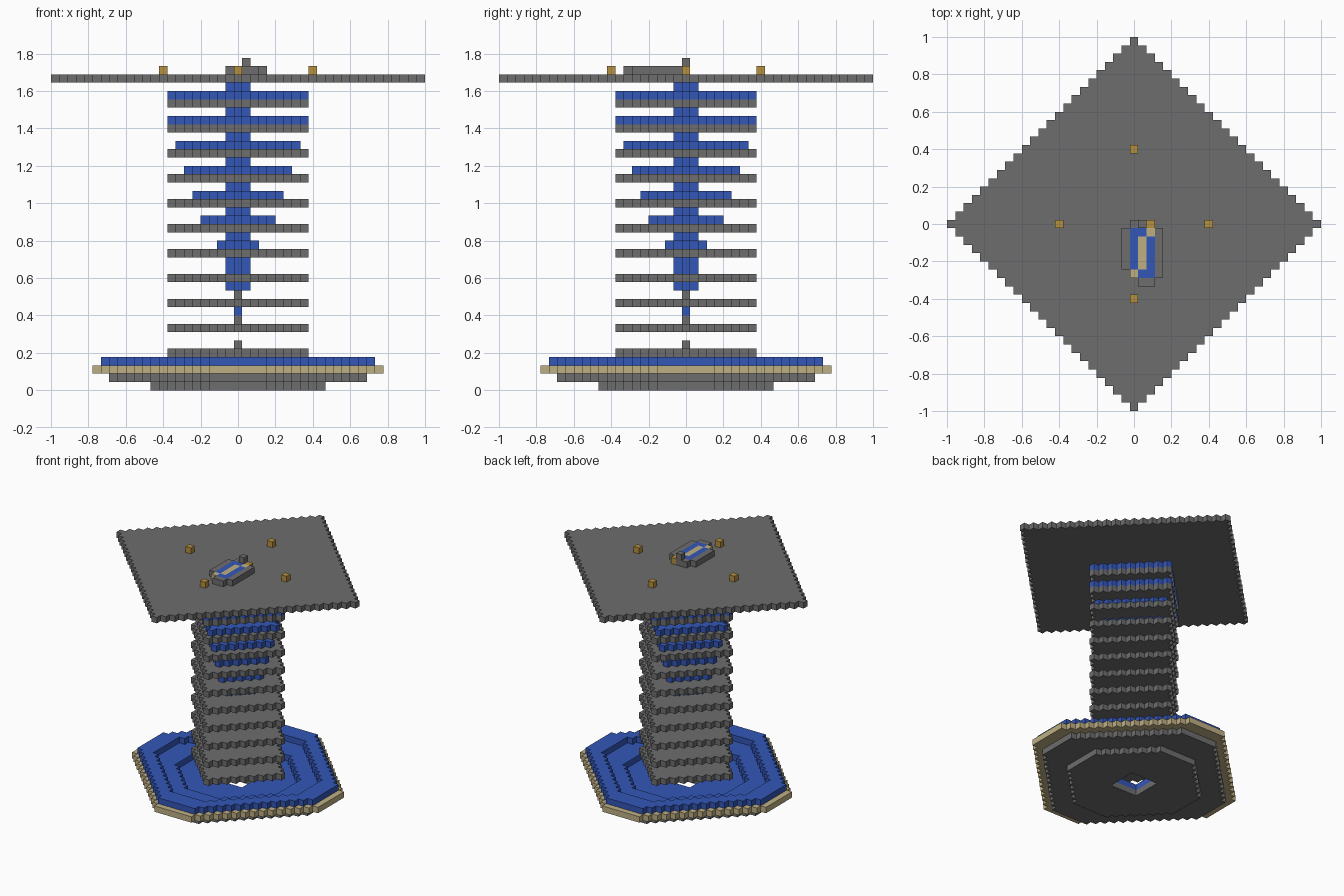
import bpy
import bmesh

if "Cube" in bpy.data.objects:
    bpy.data.objects.remove(bpy.data.objects["Cube"], do_unlink=True)

V = 2 / 45  # block size


def material(name, rgb):
    m = bpy.data.materials.new(name)
    m.use_nodes = True
    m.diffuse_color = (*rgb, 1)
    m.node_tree.nodes["Principled BSDF"].inputs["Base Color"].default_value = (*rgb, 1)
    return m


GREY, BLUE, TAN, GOLD = range(4)
MATS = [material("stone grey", (0.155, 0.155, 0.155)),
        material("deep blue", (0.034, 0.095, 0.48)),
        material("sand", (0.52, 0.43, 0.23)),
        material("gold", (0.46, 0.28, 0.05))]

# The six directions, each with two side axes so that faces point outward
SIDES = [(a, s) for a in range(3) for s in (-1, 1)]


def blocks(name, cells):
    """Mesh of the outer faces of a dict {(i, j, k): colour}."""
    bm = bmesh.new()
    for cell, colour in cells.items():
        for axis, sign in SIDES:
            near = list(cell)
            near[axis] += sign
            if tuple(near) in cells:
                continue
            u, w = (axis + 1) % 3, (axis + 2) % 3
            corners = []
            for a, b in ((-1, -1), (1, -1), (1, 1), (-1, 1))[::sign]:
                p = [cell[0], cell[1], cell[2] + 0.5]
                p[axis] += sign / 2
                p[u] += a / 2
                p[w] += b / 2
                corners.append(bm.verts.new([c * V for c in p]))
            bm.faces.new(corners).material_index = colour
    bmesh.ops.remove_doubles(bm, verts=bm.verts, dist=V / 100)
    mesh = bpy.data.meshes.new(name)
    bm.to_mesh(mesh)
    bm.free()
    for m in MATS:
        mesh.materials.append(m)
    obj = bpy.data.objects.new(name, mesh)
    bpy.context.collection.objects.link(obj)
    return obj


def square(r):
    return {(i, j) for i in range(-r, r + 1) for j in range(-r, r + 1)}


def diamond(r):
    return {(i, j) for i, j in square(r) if abs(i) + abs(j) <= r}


def octagon(r):
    return {(i, j) for i, j in square(r) if abs(i) + abs(j) <= r + 3}


def layer(shape, k, colour):
    return {(i, j, k): colour for i, j in shape}


# Stepped bowl base with a square drain
drain = square(2)
bowl = layer(octagon(10) - drain, 0, GREY)
bowl.update(layer(octagon(15), 1, GREY))
bowl.update(layer(octagon(10), 1, BLUE))
for cell in layer(drain, 1, BLUE):
    del bowl[cell]
bowl.update(layer(octagon(17) - octagon(9), 2, TAN))
bowl.update(layer(octagon(15) - octagon(9), 2, BLUE))
bowl.update(layer(octagon(16) - octagon(13), 3, BLUE))
blocks("bowl_base", bowl)

# Tower floors, one every three blocks
for n, k in enumerate(range(4, 35, 3)):
    blocks(f"tower_floor_{n + 1}", layer(diamond(8), k, GREY))

# Central spire: thin at the foot, thicker above
spire = {}
for k in (5, 8, 11):
    spire[0, 0, k] = GREY
spire[0, 0, 9] = BLUE
for k in range(12, 37):
    if k % 3 != 1:
        spire.update(layer(diamond(1), k, BLUE))
blocks("spire", spire)

# Blue tiers widening upward on the floors
for n, r in enumerate((2, 4, 5, 6, 7, 8, 8)):
    blocks(f"blue_tier_{n + 1}", layer(diamond(r), 17 + 3 * n, BLUE))

# Top platform
blocks("platform", layer(diamond(22), 37, GREY))

# Four gold markers
for name, i, j in (("right", -9, 0), ("left", 9, 0), ("front", 0, -9), ("back", 0, 9)):
    blocks(f"marker_{name}", {(i, j, 38): GOLD})

# Small hull on the platform: grey rim, blue deck, sand stripe
hull = {(i, j, 38): BLUE for i in range(3) for j in range(-6, 0)}
hull.update({(1, j, 38): TAN for j in range(-5, -1)})
hull.update({(-1, j, 38): GREY for j in range(-5, 0)})
hull.update({(3, j, 38): GREY for j in range(-6, 0)})
for i in (0, 1):
    hull[i, 0, 38] = GREY
    hull[i + 1, -7, 38] = GREY
hull[2, -1, 38] = hull[0, -6, 38] = TAN
hull[2, 0, 38] = GOLD
hull[1, 0, 39] = GREY
blocks("hull", hull)
